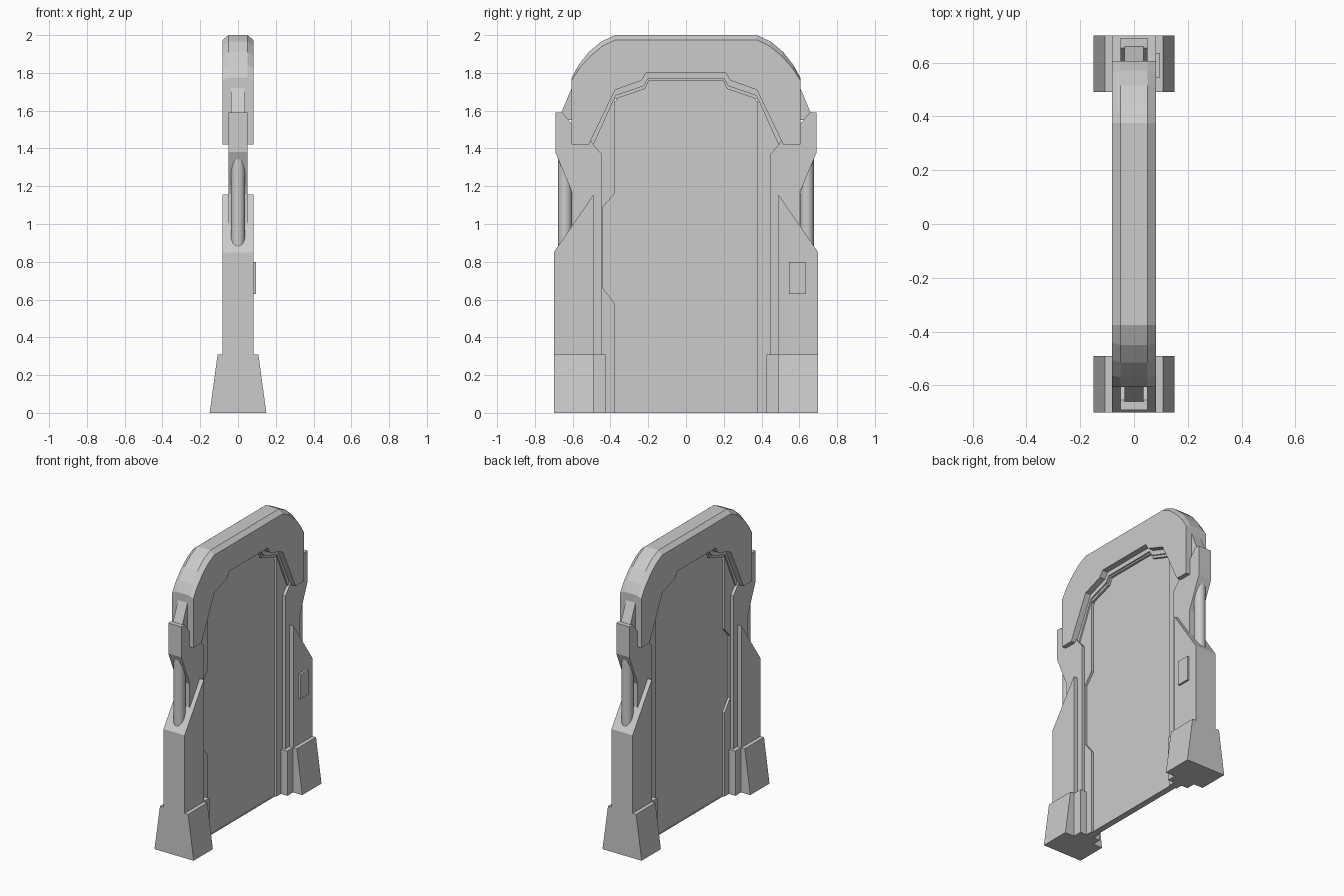
import bpy, bmesh, math

if "Cube" in bpy.data.objects:
    bpy.data.objects.remove(bpy.data.objects["Cube"])


def loft(name, layers):
    """Solid through (x, yz-profile) layers of equal point count."""
    bm = bmesh.new()
    rings = [[bm.verts.new((x, y, z)) for y, z in pts] for x, pts in layers]
    n = len(rings[0])
    for a, b in zip(rings, rings[1:]):
        for i in range(n):
            j = (i + 1) % n
            bm.faces.new((a[i], a[j], b[j], b[i]))
    bm.faces.new(rings[0][::-1])
    bm.faces.new(rings[-1])
    bmesh.ops.recalc_face_normals(bm, faces=bm.faces[:])
    me = bpy.data.meshes.new(name)
    bm.to_mesh(me)
    bm.free()
    ob = bpy.data.objects.new(name, me)
    bpy.context.collection.objects.link(ob)
    return ob


def slab(name, pts, hx):
    return loft(name, [(-hx, pts), (hx, pts)])


def box(name, x0, x1, y0, y1, z0, z1):
    pts = [(y0, z0), (y1, z0), (y1, z1), (y0, z1)]
    return loft(name, [(x0, pts), (x1, pts)])


def flip(pts):
    return [(-y, z) for y, z in reversed(pts)]


def arch_of(inner, outer):
    """Closed arch: inner and outer halves both run from the foot to the crown."""
    return inner + flip(inner) + [(-y, z) for y, z in outer] + outer[::-1]


# Top arch with chamfered outer rim
arch_in = [(.515, 1.42), (.375, 1.71), (.235, 1.76), (.21, 1.80)]
rim = [(.605, 1.42), (.605, 1.775), (.57, 1.84), (.515, 1.91), (.45, 1.965), (.375, 2.0)]
rim_low = [(.605, 1.42), (.605, 1.76), (.564, 1.825), (.505, 1.89), (.442, 1.942), (.375, 1.975)]
full, low = arch_of(arch_in, rim), arch_of(arch_in, rim_low)
loft("top_arch", [(-.081, low), (-.05, full), (.05, full), (.081, low)])

# Stepped lining under the arch
hidden = [(.56, 1.42), (.45, 1.75), (.3, 1.84), (.25, 1.86)]
lining = [(.49, 1.42), (.372, 1.68), (.225, 1.73), (.2, 1.77)]
slab("arch_lining", arch_of(lining, hidden), .04)

# Inner door frame: the -y jamb carries a grip notch
right = [(.378, 0), (.378, 1.66), (.218, 1.715), (.195, 1.76)]
left = [(-.195, 1.76), (-.218, 1.715), (-.378, 1.66), (-.378, 1.16), (-.44, 1.09),
        (-.44, .66), (-.378, .58), (-.378, 0)]
shell = [(-.5, 0), (-.5, 1.5), (-.28, 1.83), (.28, 1.83), (.5, 1.5), (.5, 0)]
slab("inner_frame", right + left + shell, .03)

# Door leaf and threshold
slab("door_leaf", [(-.46, .004), (.46, .004), (.46, 1.5), (.3, 1.78), (-.3, 1.78), (-.46, 1.5)], .014)
box("threshold", -.02, .02, -.447, .447, 0, .006)

# Side assemblies, mirrored across y
bracket = [(.447, 0), (.447, 1.37), (.49, 1.42), (.56, 1.53), (.605, 1.53), (.655, 1.59),
           (.692, 1.59), (.692, 1.38), (.60, 1.16), (.60, 0)]
pillar = [(.49, 0), (.49, 1.155), (.70, .85), (.70, 0)]
fin = [(.58, 1.55), (.58, 1.72), (.605, 1.72), (.662, 1.585), (.662, 1.55)]
for s, side in ((1, "right"), (-1, "left")):
    m = (lambda p: p) if s > 0 else flip
    slab("side_bracket_" + side, m(bracket), .05)
    slab("pillar_" + side, m(pillar), .081)
    slab("bracket_fin_" + side, m(fin), .036)
    # Flared foot and its inner block
    foot = bpy.data.objects
    foot = box("foot_" + side, -.15, .15, min(s * .49, s * .70), max(s * .49, s * .70), 0, .31)
    for v in foot.data.vertices:
        if v.co.z > .1:
            v.co.x *= .108 / .15
    box("foot_block_" + side, -.079, .079, min(s * .427, s * .5), max(s * .427, s * .5), 0, .31)
    # Round vertical strut
    bpy.ops.mesh.primitive_cylinder_add(vertices=24, radius=.037, depth=.52,
                                        location=(0, s * .64, 1.12))
    bpy.context.object.name = "strut_" + side
    bpy.ops.object.shade_smooth_by_angle(angle=math.radians(30))

# Control pad
box("control_pad", .07, .096, .545, .635, .63, .80)
